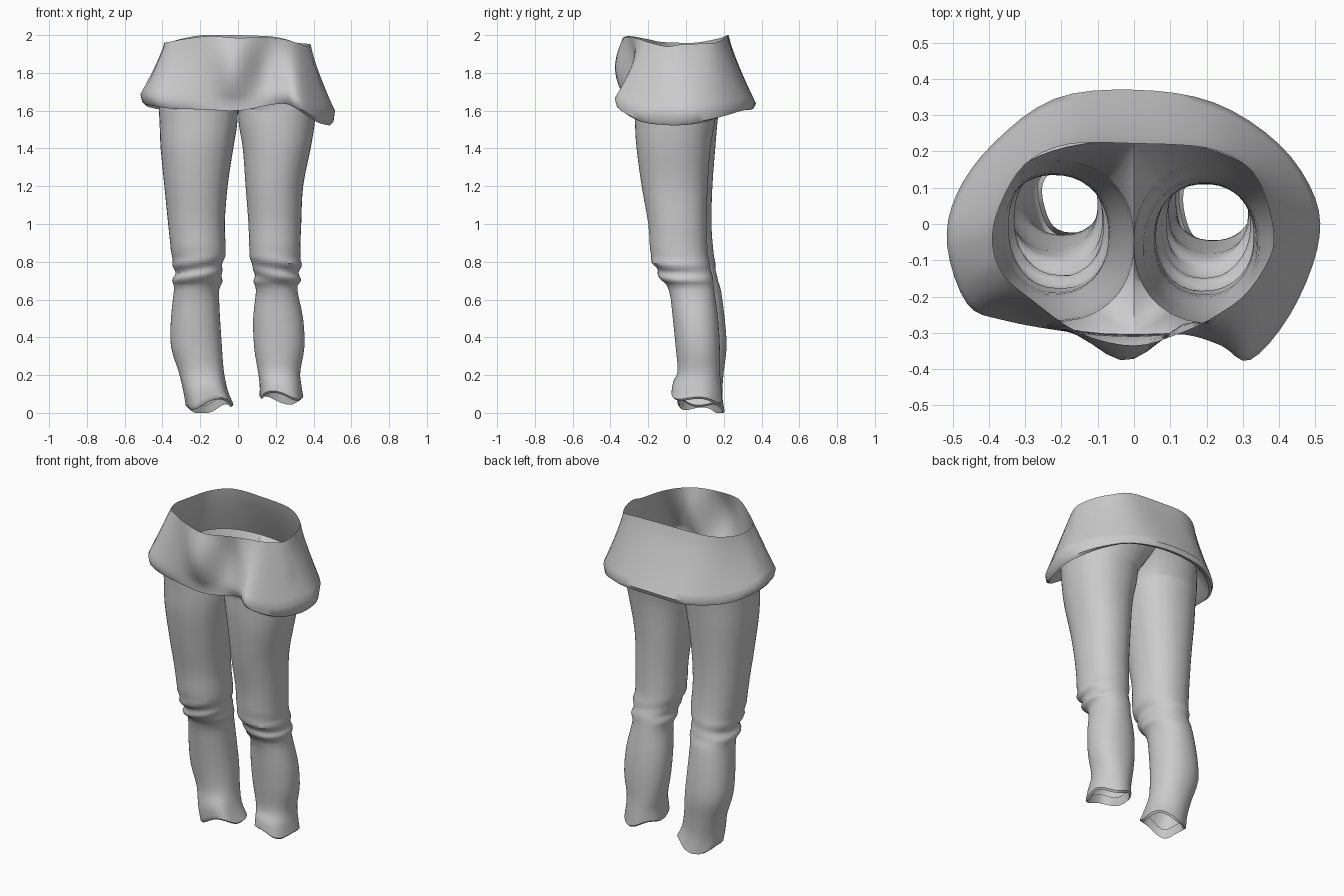
import bpy, bmesh
from math import sin, cos, pi, atan2, exp
from mathutils import Vector as V

if "Cube" in bpy.data.objects:
    bpy.data.objects.remove(bpy.data.objects["Cube"])

STEP = 4  # samples between profile points

# waist rim and flared hem, counter-clockwise from front centre
RIM = [(0, -.335, 1.985), (.13, -.30, 1.99), (.23, -.25, 1.98), (.31, -.19, 1.96),
       (.37, -.10, 1.94), (.385, -.03, 1.95), (.36, .08, 1.955), (.31, .16, 1.96),
       (.20, .210, 1.99), (0, .222, 2.0), (-.18, .22, 2.0), (-.30, .165, 1.98),
       (-.37, .05, 1.96), (-.39, -.05, 1.96), (-.36, -.14, 1.965), (-.28, -.21, 1.98),
       (-.15, -.30, 1.995)]
HEM = [(0, -.31, 1.64), (.14, -.305, 1.68), (.24, -.335, 1.69), (.32, -.375, 1.655),
       (.43, -.25, 1.60), (.505, -.07, 1.60), (.50, .07, 1.60), (.40, .22, 1.615),
       (.22, .335, 1.63), (0, .37, 1.64), (-.22, .345, 1.63), (-.39, .22, 1.63),
       (-.49, .08, 1.66), (-.515, -.06, 1.69), (-.46, -.22, 1.68), (-.36, -.265, 1.66),
       (-.16, -.30, 1.65)]
# leg sections: z, x min, x max, y min, y max
RIGHT = [(1.61, 0, .415, -.272, .165), (1.52, .005, .405, -.27, .15),
         (1.4, .025, .385, -.262, .13),
         (1.2, .04, .345, -.235, .115), (1.0, .055, .335, -.2, .11),
         (.86, .06, .33, -.19, .115), (.79, .07, .335, -.175, .125),
         (.74, .09, .325, -.145, .135), (.70, .08, .33, -.13, .145),
         (.65, .095, .315, -.09, .15), (.5, .08, .345, -.07, .17),
         (.35, .085, .352, -.055, .18), (.22, .105, .33, -.045, .18),
         (.15, .115, .335, -.07, .185), (.085, .115, .345, -.08, .19)]
LEFT = [(1.61, -.42, 0, -.268, .175), (1.52, -.415, -.005, -.265, .165),
        (1.4, -.41, -.025, -.26, .155),
        (1.2, -.39, -.055, -.23, .14), (1.0, -.37, -.07, -.195, .135),
        (.86, -.355, -.065, -.185, .145), (.79, -.345, -.08, -.165, .155),
        (.74, -.335, -.088, -.14, .16), (.70, -.345, -.08, -.125, .17),
        (.65, -.34, -.10, -.085, .185), (.5, -.355, -.095, -.06, .205),
        (.35, -.355, -.085, -.04, .215), (.22, -.315, -.075, -.03, .20),
        (.12, -.29, -.055, -.05, .19), (.04, -.275, -.025, -.05, .20)]


def spline(a, b, c, d, t):
    return b + .5 * t * ((c - a) + t * (2 * a - 5 * b + 4 * c - d + t * (3 * (b - c) + d - a)))


def closed(pts):
    p, n = [V(q) for q in pts], len(pts)
    return [spline(p[i - 1], p[i], p[(i + 1) % n], p[(i + 2) % n], k / STEP)
            for i in range(n) for k in range(STEP)]


def refine(rows, k=3):
    p = [V(r) for r in rows]
    p = [p[0]] + p + [p[-1]]
    out = [spline(*p[i:i + 4], j / k) for i in range(len(p) - 3) for j in range(k)]
    return out + [p[-2]]


def loft(name, rings):
    bm = bmesh.new()
    vs = [[bm.verts.new(p) for p in r] for r in rings]
    n = len(rings[0])
    for a, b in zip(vs, vs[1:]):
        for i in range(n):
            j = (i + 1) % n
            bm.faces.new((a[i], b[i], b[j], a[j]))
    bmesh.ops.recalc_face_normals(bm, faces=bm.faces)
    me = bpy.data.meshes.new(name)
    bm.to_mesh(me)
    bm.free()
    ob = bpy.data.objects.new(name, me)
    bpy.context.collection.objects.link(ob)
    bpy.context.view_layer.objects.active = ob
    ob.select_set(True)
    bpy.ops.object.shade_smooth_by_angle(angle=.8)
    ob.select_set(False)


def power(v, e):
    return abs(v) ** e * (1 if v > 0 else -1)


# flared waist: rim, bulged front, hem, tucked underside
rim, hem = closed(RIM), closed(HEM)
rings = []
for s in range(11):
    t = s / 10
    ring = []
    for a, b in zip(rim, hem):
        p = a.lerp(b, t)
        if p.y < -.1:
            p.y -= .055 * sin(pi * t) * exp(-(p.x + .03) ** 2 / .008)
            p.y += .03 * sin(pi * t) * exp(-(p.x - .15) ** 2 / .004)
        else:
            p.xy = a.xy.lerp(b.xy, t ** 1.2)
        ring.append(p)
    rings.append(ring)
# raised inner edge where the underside meets the legs
top = []
for p in hem:
    a = atan2(p.x, -(p.y + .05))
    back, front = max(0, -cos(a)), max(0, cos(a))
    y = -.05 - (.255 if cos(a) > 0 else .28) * power(cos(a), .8)
    top.append(V((.415 * power(sin(a), .85), y, 1.65 + .11 * back ** .7 + .03 * front)))
for f, lip in ((.08, .035), (.25, .05), (.6, .03)):
    ring = []
    for h, t in zip(hem, top):
        q = h.lerp(t, f)
        q.z -= lip * (1 + .8 * max(0, h.x - .3) / .2)
        ring.append(q)
    rings.append(ring)
rings.append(top)
loft("flared_waist", rings)


def leg(name, half, levels, side):
    # saddle between the legs closes the half outline into a ring
    a, b = half[-1], half[0]
    seam = []
    for k in range(1, 14):
        p = a.lerp(b, k / 14)
        p.z -= .09 * sin(pi * k / 14) ** .7
        seam.append(p)
    first = half + seam
    z, x0, x1, y0, y1 = levels[0]
    c = ((x0 + x1) / 2, (y0 + y1) / 2)
    ang = [atan2((p.y - c[1]) / (y1 - y0), (p.x - c[0]) / (x1 - x0)) for p in first]

    def section(row, scale=1, lift=0):
        z, x0, x1, y0, y1 = row
        out = []
        for t in ang:
            # slanted creases at the knee, wavy flared cuff at the ankle
            knee = .009 * sin(z * 80 + 2 * side * cos(t)) * exp(-((z - .75) / .08) ** 2)
            knee *= .6 - .4 * sin(t)
            low = max(0, 1 - z / .22)
            g = scale * (1 + knee / .13 + .04 * low * sin(5 * t))
            px = (x0 + x1) / 2 + (x1 - x0) / 2 * g * power(cos(t), .92)
            py = (y0 + y1) / 2 + (y1 - y0) / 2 * g * power(sin(t), .92)
            wave = low * (.022 * sin(3 * t + side) - .025 * sin(t) - .02 * side * cos(t))
            out.append(V((px, py, max(0, z + lift + wave))))
        return out

    body = [section(r) for r in refine(levels)]
    # turned-in cuff
    cuff = [section(levels[-1], .92, -.01), section(levels[-1], .82, .04)]
    loft(name, [first] + body + cuff)


mid = 9 * STEP
leg("right_leg", top[:mid + 1], RIGHT, 1)
leg("left_leg", [top[0]] + top[:mid - 1:-1], LEFT, -1)
